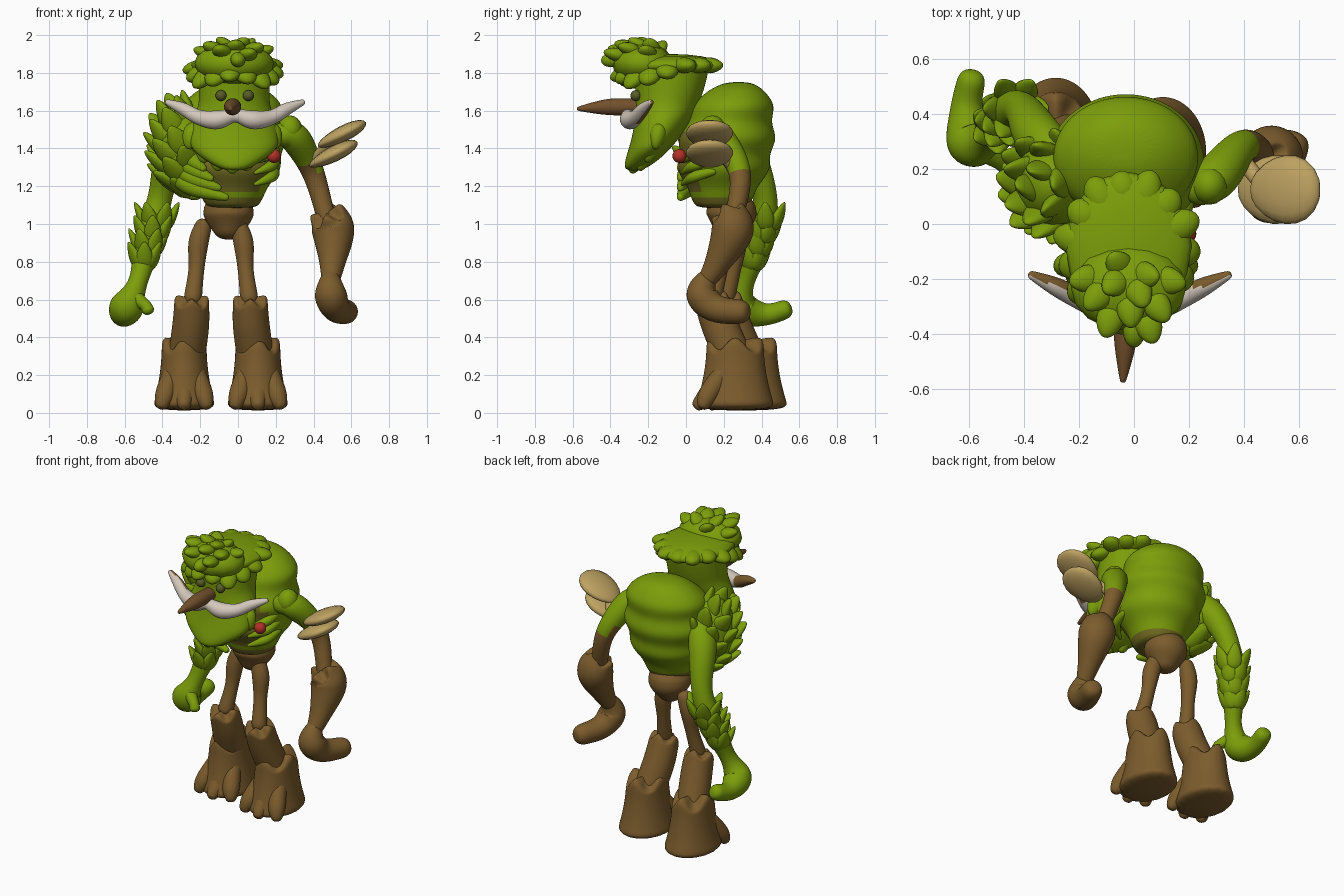
import bpy, bmesh, random
from math import sin, cos, pi, tau, sqrt
from mathutils import Vector, Matrix

random.seed(4)
if "Cube" in bpy.data.objects:
    bpy.data.objects.remove(bpy.data.objects["Cube"])


def material(name, *rgb):
    m = bpy.data.materials.new(name)
    m.use_nodes = True
    m.diffuse_color = (*rgb, 1)
    m.node_tree.nodes["Principled BSDF"].inputs["Base Color"].default_value = (*rgb, 1)
    return m


green = material("leaf green", .2, .34, .003)
bark = material("bark brown", .2, .107, .026)
moss = material("mossy bark", .17, .15, .015)
tan = material("fungus tan", .51, .36, .12)
red = material("berry red", .45, .03, .02)
grey = material("moustache grey", .66, .58, .5)
olive = material("eye olive", .1, .11, .02)
walnut = material("nose brown", .17, .08, .025)


def finish(name, bm, materials, rule=None, subdivisions=0):
    """Turn a bmesh into a smooth object, choosing face materials by the rule."""
    bmesh.ops.recalc_face_normals(bm, faces=bm.faces)
    for face in bm.faces:
        face.smooth = True
        if rule:
            face.material_index = rule(face.calc_center_median(), face.normal)
    mesh = bpy.data.meshes.new(name)
    bm.to_mesh(mesh)
    bm.free()
    for m in materials:
        mesh.materials.append(m)
    ob = bpy.data.objects.new(name, mesh)
    bpy.context.collection.objects.link(ob)
    if subdivisions:
        modifier = ob.modifiers.new("smooth", 'SUBSURF')
        modifier.levels = modifier.render_levels = subdivisions


def skin(name, rings, materials, level=False, torn=0, rule=None, sides=16):
    """Skin (centre, radius, other radius) rings; torn gives the first rim jagged points."""
    bm = bmesh.new()
    loops = []
    across = Vector((1, 0, 0))
    last = len(rings) - 1
    for k, (centre, wide, deep) in enumerate(rings):
        along = rings[min(k + 1, last)][0] - rings[max(k - 1, 0)][0]
        along = Vector((0, 0, -1)) if level else along.normalized()
        across = (across - along * across.dot(along)).normalized()
        other = along.cross(across)
        loop = []
        for i in range(sides):
            angle = tau * i / sides
            point = centre + across * cos(angle) * wide + other * sin(angle) * deep
            if k == 0:
                point -= along * torn * cos(angle * 4)
            loop.append(bm.verts.new(point))
        loops.append(loop)
    for upper, lower in zip(loops, loops[1:]):
        for i in range(sides):
            j = (i + 1) % sides
            bm.faces.new((upper[i], upper[j], lower[j], lower[i]))
    bm.faces.new(loops[0])
    bm.faces.new(loops[-1])
    finish(name, bm, materials, rule, 2)


def limb(name, joints, materials, torn=0, rule=None):
    """Sweep a rounded tube through a few (x, y, z, radius) joints."""
    joints = [Vector(joint) for joint in joints]
    last = len(joints) - 1
    rings = []
    for step in range(3 * last + 1):
        k = min(step // 3, last - 1)
        f = step / 3 - k
        a, b, c, d = (joints[max(0, min(last, k + i))] for i in (-1, 0, 1, 2))
        q = b + (c - a + (2 * a - 5 * b + 4 * c - d + (3 * (b - c) + d - a) * f) * f) * f / 2
        rings.append((q.xyz, q.w, q.w))

    def tip(end, inner):
        away = (end[0] - inner[0]).normalized()
        return (end[0] + away * end[1] * .6, end[1] * .6, end[1] * .6)
    rings.append(tip(rings[-1], rings[-2]))
    if not torn:
        rings.insert(0, tip(rings[0], rings[1]))
    skin(name, rings, materials, torn=torn, rule=rule)


def lump(bm, centre, axis, normal, size, taper=0.0):
    """Add an ellipsoid of (width, thickness, length) lying along the axis."""
    z = Vector(axis).normalized()
    y = Vector(normal)
    y = (y - z * y.dot(z)).normalized()
    turn = Matrix((y.cross(z), y, z)).transposed().to_4x4()
    verts = bmesh.ops.create_uvsphere(bm, u_segments=16, v_segments=10, radius=1)["verts"]
    for v in verts:
        narrow = 1 - taper * v.co.z
        v.co = Vector((v.co.x * narrow * size[0], v.co.y * narrow * size[1], v.co.z * size[2]))
    bmesh.ops.transform(bm, matrix=Matrix.Translation(centre) @ turn, verts=verts)


UP, BACK = Vector((0, 0, 1)), Vector((0, 1, 0))


def ball(name, centre, size, paint, axis=UP, normal=BACK, taper=0):
    bm = bmesh.new()
    lump(bm, centre, axis, normal, size, taper)
    finish(name, bm, [paint])


# Hunched torso with soft folds, mossy bark at the waist and under the beard
def torso_ring(t):
    wide = .28 * sqrt(1 - t ** 8) * (.38 + .62 * sin(min(1, t / .55) * pi / 2))
    wide *= 1 + .04 * sin(t * 25)
    return Vector((-.03, .19 + .09 * t * t, 1.06 + .7 * t)), wide, wide * (1.04 - .27 * t)


def torso_paint(centre, normal):
    under_beard = normal.y < -.5 and 1.17 < centre.z < 1.48 and abs(centre.x + .03) < .2
    return int(centre.z < 1.13 or under_beard)


skin("torso", [torso_ring(.99 - k / 24) for k in range(24)], [green, moss], level=True,
     rule=torso_paint, sides=28)
limb("pelvis", [(-.05, .24, 1.1, .13), (-.05, .24, 1.04, .135), (-.05, .23, .97, .09)], [bark])

# Vines sweeping over the chest
for k in range(4):
    z = 1.14 + k * .05
    limb("chest_vine", [(-.36, .14, z + .16, .04), (-.26, .02, z + .06, .05),
                        (-.06 - k * .04, -.03, z, .02)], [green])
for k in range(3):
    z = 1.18 + k * .06
    limb("rib_vine", [(.2, .15, z + .1, .02), (.18, .04, z + .07, .03), (.09, -.02, z + .03, .01)], [green])


# Wedge-shaped head running down into a scalloped beard
def head_ring(t):
    wide = .19 * min(1, 4 * t + .3) + .05 * max(0, sin(pi * t / .6))
    return Vector((-.02, -.08 - .2 * (1 - t) ** 2.5, 1.28 + .58 * t)), wide, .05 + .16 * t ** .6


skin("head", [head_ring(1 - k / 10) for k in range(11)], [green], level=True, sides=20)
bm = bmesh.new()
for k in range(-3, 4):
    lump(bm, (-.03 + k * .07, -.27 + abs(k) * .04, 1.34 + k * k * .014), (k * .12, -.2, -1), BACK,
         (.055, .045, .075), .2)
finish("beard_tufts", bm, [green])

# Leafy hair cap: flat back, raised front dome, drooping brim and plump tufts
bm = bmesh.new()
lump(bm, (-.02, -.08, 1.84), UP, BACK, (.23, .27, .06))
crown = Vector((-.02, -.23, 1.85))
lump(bm, crown, UP, BACK, (.21, .16, .11))
brim_tufts = 15
for k in range(brim_tufts):
    angle = tau * k / brim_tufts
    out = Vector((cos(angle), sin(angle), 0))
    droop = max(0, .4 - out.y) * (.4 + abs(out.x))
    spot = Vector((-.02 + out.x * .2, -.1 + out.y * .23, 1.84 - droop * .055))
    lump(bm, spot, out - UP * droop * .7, UP, (.06, .042, .065 + .015 * (k % 2)), .1)
crown_tufts = 11
for k in range(crown_tufts):
    reach = sqrt((k + .5) / crown_tufts)
    out = Vector((cos(k * 2.4), sin(k * 2.4), 0)) * reach
    spot = crown + Vector((out.x * .18, out.y * .14 - .02, .1 * sqrt(1 - .8 * reach ** 2)))
    lump(bm, spot, out + Vector((0, -.5, .3)), UP, (.05, .035, .065), .2)
lump(bm, (0, -.39, 1.87), (0, -1, -.1), UP, (.04, .04, .06))
finish("hair_cap", bm, [green])

# Face
for x in (-.09, .055):
    ball("eye", (x, -.265, 1.68), (.029, .029, .029), olive)
limb("nose", [(-.025, -.22, 1.62, .04), (-.03, -.4, 1.62, .046), (-.04, -.57, 1.61, .012)], [walnut])
sweep = [(.355, -.185, 1.645, .016), (.27, -.225, 1.61, .034), (.19, -.265, 1.565, .04),
         (.09, -.3, 1.55, .052)]
limb("moustache", [(-x - .02, y, z, r) for x, y, z, r in sweep] + [(-.015, -.305, 1.575, .036)]
     + [(x - .01, y, z, r) for x, y, z, r in reversed(sweep)], [grey, bark],
     rule=lambda centre, normal: int(abs(centre.x) > .2 and normal.y > -.1))
ball("berry", (.19, -.035, 1.36), (.037, .037, .037), red)


# Legs: bare thigh, torn shin sleeve and flared root boot with toes
def boot_ring(t, middle):
    wide = .12 + .055 * t * t
    return middle + UP * (.38 - .37 * t), wide, wide * 1.28


for name, side, back in (("left", 1, 0), ("right", -1, .07)):
    def place(*joints):
        return [(-.09 + side * x, y + back, z, r) for x, y, z, r in joints]

    limb(name + "_thigh", place((.09, .21, 1, .045), (.12, .2, .9, .055), (.13, .18, .76, .042),
                                (.15, .14, .6, .05)), [bark])
    limb(name + "_shin", place((.155, .13, .61, .092), (.16, .18, .46, .1), (.19, .27, .25, .1)),
         [bark], torn=.06)
    middle = Vector((-.09 + side * .195, .26 + back, 0))
    skin(name + "_boot", [boot_ring(k / 6, middle) for k in range(7)], [bark], level=True, torn=.1)
    for x in (-.1, 0, .1):
        limb(name + "_toe", place((.195 + x * .6, .2, .22, .05), (.195 + x, .12, .1, .055),
                                  (.195 + x * 1.2, .06 + abs(x) * .3, .04, .035)), [bark])

# Left arm: green shoulder turning to bark, torn forearm sleeve, curled fist
limb("left_upper_arm", [(.22, .12, 1.47, .06), (.3, .17, 1.46, .085), (.4, .29, 1.27, .06),
                        (.47, .25, 1.02, .05)], [green, bark],
     rule=lambda centre, normal: int(centre.z < 1.3))
ball("left_shoulder", (.275, .14, 1.5), (.065, .07, .075), green)
limb("left_forearm", [(.47, .22, 1.06, .09), (.505, .25, .97, .118), (.5, .17, .8, .072),
                      (.49, .11, .7, .05)], [bark], torn=.08)
limb("left_fist", [(.49, .12, .73, .045), (.49, .08, .63, .088), (.52, .16, .55, .075),
                   (.58, .3, .535, .065)], [bark])

# Shelf fungus on the left arm
for x, z in ((.55, 1.475), (.505, 1.37)):
    ball("shelf_fungus", (x, .125, z), (.125, .042, .142), tan, (.9, 0, .45), (-.45, 0, .9), -.12)
limb("fungus_stem", [(.38, .25, 1.3, .03), (.47, .14, 1.42, .03)], [tan])

# Right arm with curled hand and thumb
limb("right_arm", [(-.25, .22, 1.5, .07), (-.35, .32, 1.4, .09), (-.41, .42, 1.15, .065),
                   (-.47, .39, .92, .08), (-.53, .31, .69, .05), (-.59, .29, .56, .095),
                   (-.61, .42, .52, .06), (-.59, .53, .55, .052)], [green])
limb("right_thumb", [(-.55, .27, .61, .045), (-.49, .23, .57, .032), (-.475, .22, .54, .034)], [green])

# Broad leaves over the right shoulder
bm = bmesh.new()
heart = Vector((-.3, .15, 1.4))
lump(bm, heart, UP, BACK, (.14, .165, .24))
leaves = 38
for k in range(leaves):
    height = 1 - 2 * (k + .5) / leaves
    ring = sqrt(1 - height * height)
    out = Vector((ring * cos(k * 2.4), ring * sin(k * 2.4), height))
    if out.x < .35:
        sway = Vector((random.uniform(-.5, -.2), random.uniform(-.2, .2), .7))
        root = heart + Vector((out.x * .13, out.y * .16, out.z * .22))
        lump(bm, root, out * .5 + sway, out, (.058, .034, .1), .35)
finish("shoulder_leaves", bm, [green])

# Rows of leaves around the right forearm
bm = bmesh.new()
elbow, wrist = Vector((-.43, .42, 1.04)), Vector((-.495, .355, .83))
rows, leaves = 4, 6
for row in range(rows):
    down = row / (rows - 1)
    for k in range(leaves):
        angle = tau * (k + row / 2) / leaves
        out = Vector((cos(angle), sin(angle), 0))
        lump(bm, elbow.lerp(wrist, down) + out * (.08 - .02 * down), out * .5 + UP, out,
             (.045, .026, .085), .4)
finish("forearm_leaves", bm, [green])
